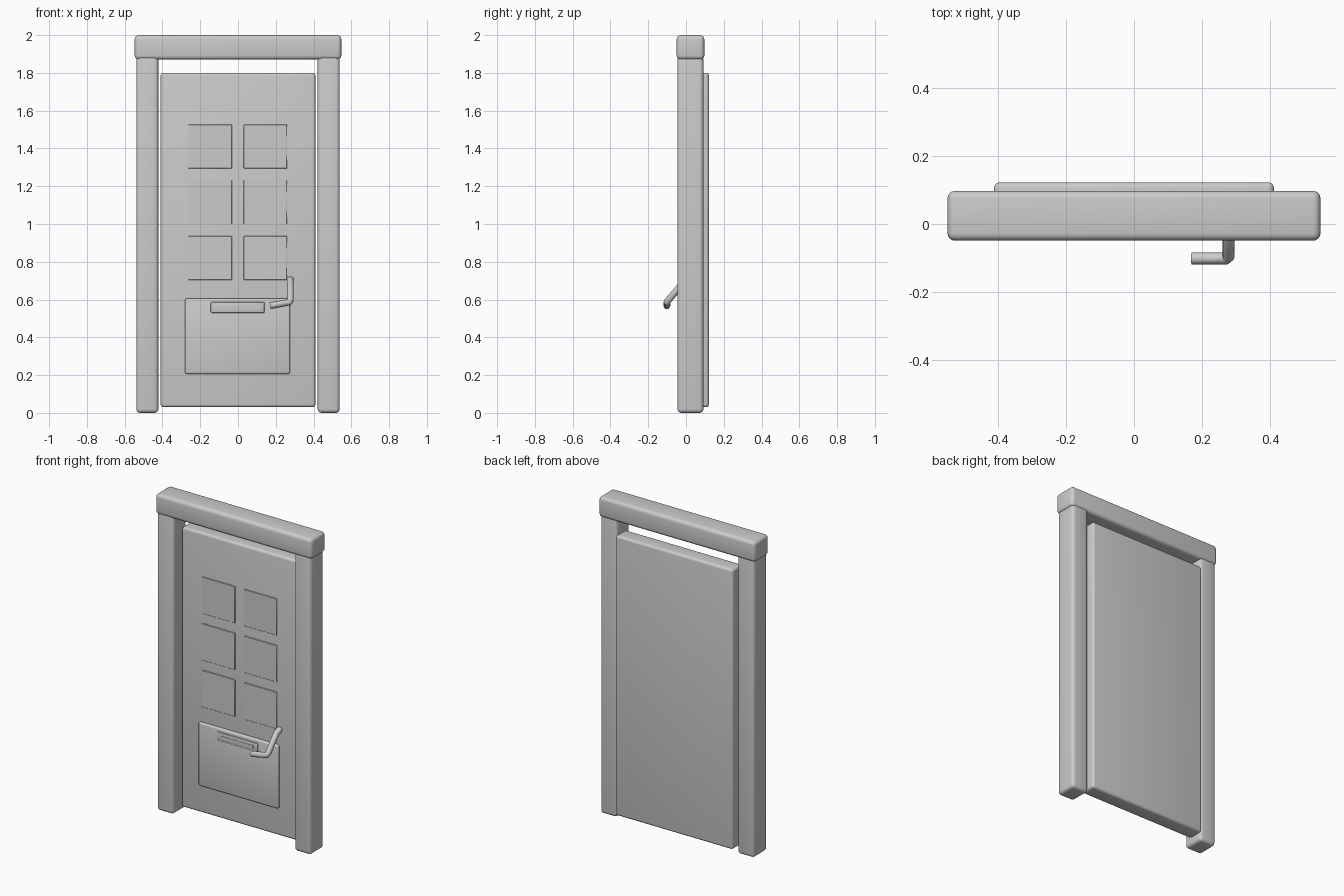
import bpy
import math

cube = bpy.data.objects.get("Cube")
if cube:
    bpy.data.objects.remove(cube, do_unlink=True)

# One plain grey for everything
GREY = (0.6, 0.6, 0.6, 1)
grey = bpy.data.materials.new("plain_grey")
grey.use_nodes = True
grey.diffuse_color = GREY
grey.node_tree.nodes["Principled BSDF"].inputs["Base Color"].default_value = GREY


def finish(obj, name):
    obj.name = name
    obj.data.materials.append(grey)
    bpy.ops.object.shade_smooth_by_angle(angle=math.radians(40))
    return obj


def block(name, x, y, z, bevel=0.0, segments=4):
    """Box spanning the given (low, high) ranges, with rounded edges."""
    spans = (x, y, z)
    bpy.ops.mesh.primitive_cube_add(size=1, location=[(a + b) / 2 for a, b in spans])
    obj = bpy.context.object
    obj.scale = [b - a for a, b in spans]
    bpy.ops.object.transform_apply(location=False, rotation=False, scale=True)
    if bevel:
        mod = obj.modifiers.new("rounding", "BEVEL")
        mod.width = bevel
        mod.segments = segments
        bpy.ops.object.modifier_apply(modifier=mod.name)
    return finish(obj, name)


# Frame: two posts and a lintel
for side, sign in (("left", 1), ("right", -1)):
    xs = sorted((sign * 0.422, sign * 0.538))
    block(f"{side}_post", xs, (-0.045, 0.092), (0, 1.89), 0.02)
block("lintel", (-0.547, 0.547), (-0.049, 0.097), (1.87, 2), 0.022)

# Door leaf
FRONT = 0.02
block("door_leaf", (-0.41, 0.41), (FRONT, 0.122), (0.03, 1.8), 0.016)

# Six square window panels
for row, z in enumerate((0.82, 1.115, 1.41)):
    for side, x in (("right", -0.148), ("left", 0.145)):
        block(f"window_{side}_{row + 1}", (x - 0.115, x + 0.115),
              (FRONT - 0.006, FRONT + 0.01), (z - 0.116, z + 0.116), 0.002, 1)

# Lower panel with letter slot
block("lower_panel", (-0.281, 0.276), (FRONT - 0.018, FRONT + 0.02), (0.206, 0.606), 0.01, 3)
block("letter_plate", (-0.145, 0.14), (FRONT - 0.026, FRONT), (0.53, 0.586), 0.005, 2)
block("letter_flap", (-0.115, 0.112), (FRONT - 0.028, FRONT - 0.02), (0.548, 0.568))

# Bent lever handle
curve = bpy.data.curves.new("handle", "CURVE")
curve.dimensions = "3D"
curve.bevel_depth = 0.018
curve.bevel_resolution = 4
curve.use_fill_caps = True
path = [(0.277, 0.022, 0.705), (0.277, -0.012, 0.692), (0.277, -0.095, 0.595),
        (0.27, -0.101, 0.585), (0.17, -0.101, 0.567)]
spline = curve.splines.new("POLY")
spline.points.add(len(path) - 1)
for point, co in zip(spline.points, path):
    point.co = (*co, 1)
handle = bpy.data.objects.new("handle", curve)
bpy.context.collection.objects.link(handle)
bpy.ops.object.select_all(action="DESELECT")
handle.select_set(True)
bpy.context.view_layer.objects.active = handle
bpy.ops.object.convert(target="MESH")
finish(bpy.context.object, "door_handle")
